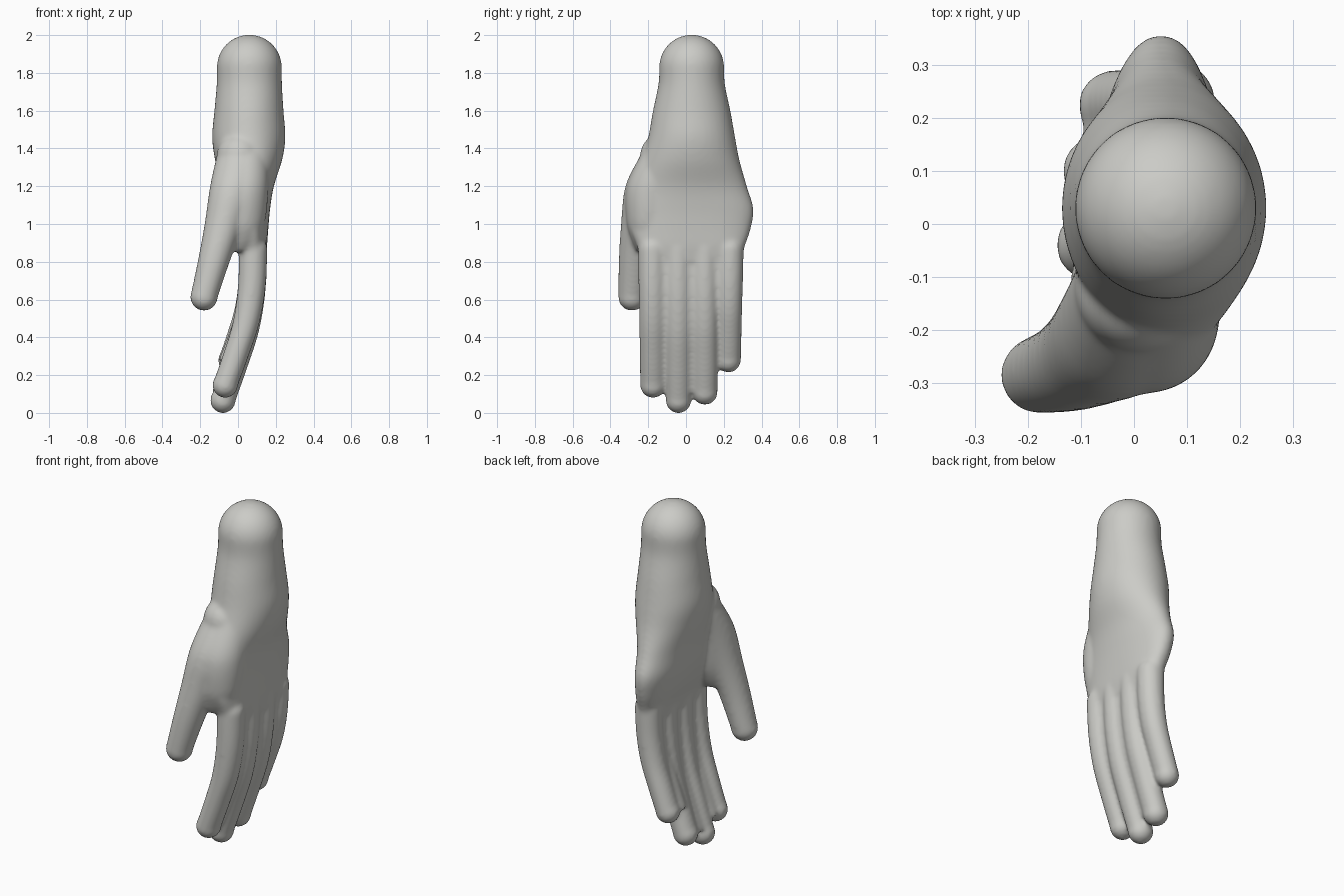
import bpy, bmesh, math
from mathutils import Vector, Matrix

old = bpy.data.objects.get("Cube")
if old:
    bpy.data.objects.remove(old)

skin = bpy.data.materials.new("pale warm grey")
skin.use_nodes = True
skin.diffuse_color = (0.6, 0.6, 0.57, 1)
skin.node_tree.nodes["Principled BSDF"].inputs["Base Color"].default_value = (0.6, 0.6, 0.57, 1)

SIDES = 40


def smooth_rows(rows, steps=6):
    """Catmull-Rom interpolation through the rows."""
    pts = [rows[0]] + list(rows) + [rows[-1]]
    out = []
    for a, b, c, d in zip(pts, pts[1:], pts[2:], pts[3:]):
        for i in range(steps):
            t = i / steps
            out.append([0.5 * (2 * q + (r - p) * t + (2 * p - 5 * q + 4 * r - s) * t * t
                               + (3 * q - p - 3 * r + s) * t ** 3)
                        for p, q, r, s in zip(a, b, c, d)])
    return out + [list(rows[-1])]


def loft(bm, rows):
    """Closed body through superellipse rings: x, y, z, half x, half y, exponent."""
    rings = []
    for x, y, z, hx, hy, e in smooth_rows(rows):
        ring = []
        for i in range(SIDES):
            a = math.tau * i / SIDES
            c, s = math.cos(a), math.sin(a)
            ring.append(bm.verts.new((x + hx * math.copysign(abs(c) ** (2 / e), c),
                                      y + hy * math.copysign(abs(s) ** (2 / e), s), z)))
        rings.append(ring)
    faces = [bm.faces.new(rings[0]), bm.faces.new(rings[-1])]
    for lo, hi in zip(rings, rings[1:]):
        for i in range(SIDES):
            j = (i + 1) % SIDES
            faces.append(bm.faces.new((lo[i], lo[j], hi[j], hi[i])))
    bmesh.ops.recalc_face_normals(bm, faces=faces)


def ball(bm, centre, radius):
    bmesh.ops.create_uvsphere(bm, u_segments=40, v_segments=24, radius=radius,
                              matrix=Matrix.Translation(centre))


def digit(bm, path):
    """Round limb through x, y, z, radius points with ball ends."""
    loft(bm, [(x, y, z, r, r, 2) for x, y, z, r in path])
    for x, y, z, r in (path[0], path[-1]):
        ball(bm, Vector((x, y, z)), r)


bm = bmesh.new()

# Forearm, wrist and palm
loft(bm, [
    (0.06, 0.03, 1.83, 0.172, 0.172, 2),
    (0.06, 0.03, 1.74, 0.173, 0.176, 2),
    (0.058, 0.03, 1.6, 0.183, 0.205, 2),
    (0.057, 0.03, 1.46, 0.194, 0.23, 2),
    (0.056, 0.025, 1.34, 0.178, 0.258, 2),
    (0.05, 0.02, 1.2, 0.14, 0.303, 2),
    (0.05, 0.025, 1.08, 0.12, 0.333, 2.1),
    (0.06, 0.025, 0.97, 0.1, 0.317, 2.3),
    (0.073, 0.026, 0.88, 0.08, 0.285, 2.6),
    (0.078, 0.028, 0.8, 0.062, 0.265, 2.6),
])
ball(bm, (0.06, 0.03, 1.83), 0.172)

# Thumb
digit(bm, [
    (0.01, -0.12, 1.36, 0.123),
    (-0.022, -0.195, 1.2, 0.126),
    (-0.073, -0.24, 1.0, 0.104),
    (-0.126, -0.27, 0.81, 0.086),
    (-0.18, -0.286, 0.613, 0.073),
])

# Fleshy thumb base bridging to the palm
loft(bm, [
    (0.04, -0.11, 1.38, 0.12, 0.12, 2),
    (0.025, -0.175, 1.2, 0.137, 0.138, 2),
    (0.015, -0.195, 1.02, 0.13, 0.12, 2),
    (0.0, -0.205, 0.92, 0.11, 0.085, 2),
    (-0.015, -0.21, 0.855, 0.07, 0.05, 2),
])

# Fingers: side position at knuckle and tip, knuckle radius, tip height, tip x
paths = []
for y0, y1, r, tip_z, tip_x in (
    (-0.178, -0.175, 0.076, 0.147, -0.068),
    (-0.042, -0.04, 0.076, 0.066, -0.08),
    (0.098, 0.1, 0.076, 0.11, -0.068),
    (0.232, 0.225, 0.074, 0.279, -0.04),
):
    top = 0.865
    path = []
    for t, bend in ((0, 0), (0.28, 0.05), (0.54, 0.25), (0.78, 0.62), (1, 1)):
        path.append((0.08 + (tip_x - 0.08) * bend, y0 + (y1 - y0) * t,
                     top + (tip_z - top) * t, r - 0.008 * t))
    digit(bm, path)
    paths.append(path)

# Flesh filling the gaps between neighbouring fingers
for one, two in zip(paths, paths[1:]):
    fill = []
    for a, b in zip(one, two):
        x, y, z, r = ((p + q) / 2 for p, q in zip(a, b))
        fill.append((x, y, max(a[2], b[2]), r * 0.72, 0.055, 2.5))
    loft(bm, fill)

mesh = bpy.data.meshes.new("hand")
bm.to_mesh(mesh)
bm.free()
hand = bpy.data.objects.new("hand", mesh)
bpy.context.scene.collection.objects.link(hand)
mesh.materials.append(skin)

# Fuse the parts into one skin and soften the joins
fuse = hand.modifiers.new("fuse", 'REMESH')
fuse.mode = 'VOXEL'
fuse.voxel_size = 0.01
fuse.use_smooth_shade = True
soften = hand.modifiers.new("soften", 'SMOOTH')
soften.factor = 0.5
soften.iterations = 16
